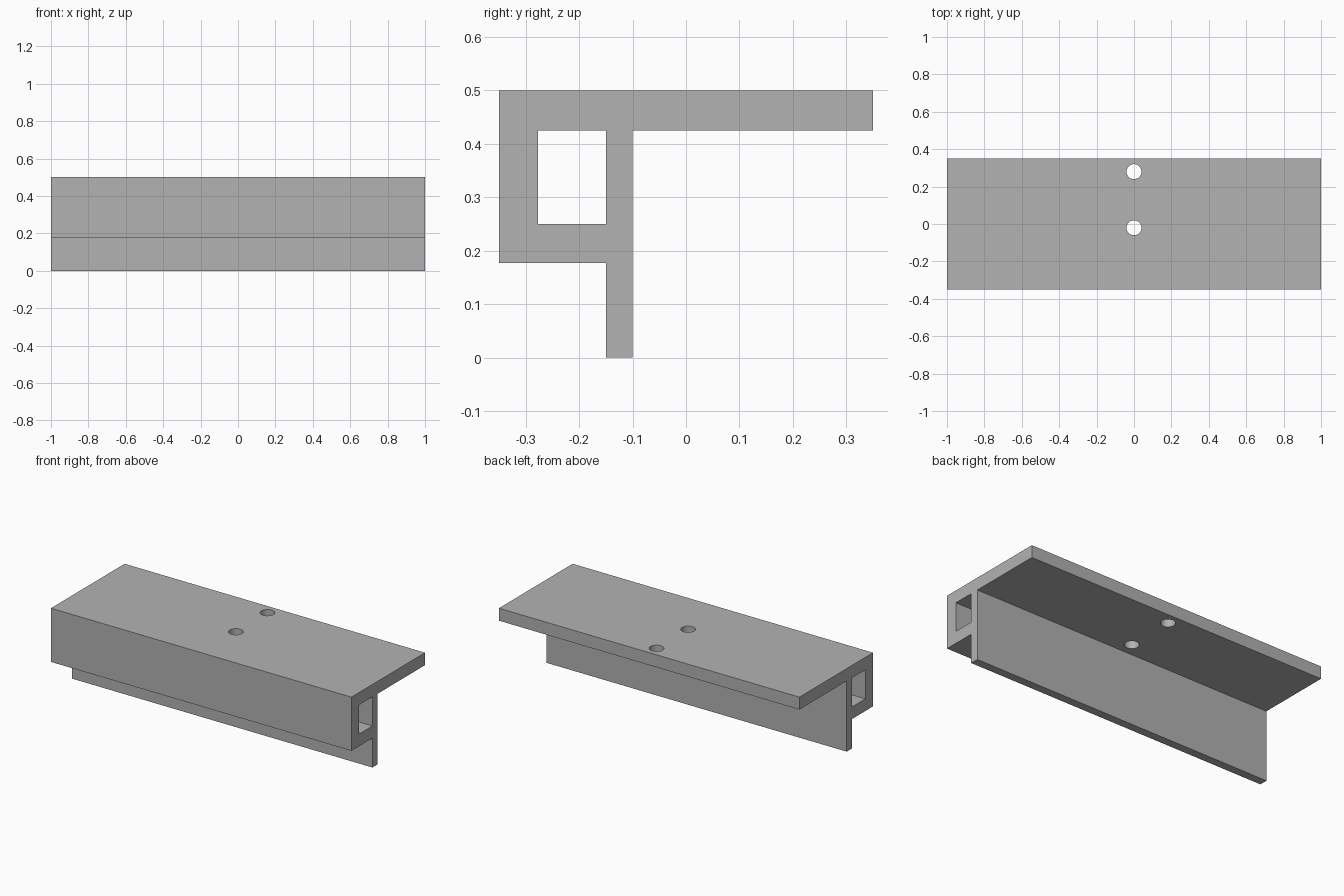
import bpy
import bmesh
from math import radians
from mathutils import Vector

cube = bpy.data.objects.get("Cube")
if cube:
    bpy.data.objects.remove(cube, do_unlink=True)

grey = bpy.data.materials.new("plain grey")
grey.use_nodes = True
colour = (0.448, 0.448, 0.448, 1)
grey.diffuse_color = colour
grey.node_tree.nodes["Principled BSDF"].inputs["Base Color"].default_value = colour


def extrude_profile(name, points, half_length):
    """Extrude a (y, z) outline along x, centred on x = 0."""
    bm = bmesh.new()
    face = bm.faces.new([bm.verts.new((-half_length, y, z)) for y, z in points])
    result = bmesh.ops.extrude_face_region(bm, geom=[face])
    moved = [v for v in result["geom"] if isinstance(v, bmesh.types.BMVert)]
    bmesh.ops.translate(bm, verts=moved, vec=Vector((2 * half_length, 0, 0)))
    bmesh.ops.recalc_face_normals(bm, faces=bm.faces)
    mesh = bpy.data.meshes.new(name)
    bm.to_mesh(mesh)
    bm.free()
    mesh.materials.append(grey)
    obj = bpy.data.objects.new(name, mesh)
    bpy.context.collection.objects.link(obj)
    return obj


def cut(target, cutter):
    """Subtract the cutter from the target, then discard it."""
    cutter.hide_render = True
    bpy.ops.object.select_all(action="DESELECT")
    bpy.context.view_layer.objects.active = target
    target.select_set(True)
    mod = target.modifiers.new("cut", "BOOLEAN")
    mod.operation = "DIFFERENCE"
    mod.solver = "EXACT"
    mod.object = cutter
    bpy.ops.object.modifier_apply(modifier=mod.name)
    bpy.data.objects.remove(cutter, do_unlink=True)


# Rail: top flange, box section at the front and hanging web
top, under, box_bottom = 0.5, 0.425, 0.177
front, back, web_front, web_back = -0.35, 0.35, -0.15, -0.1
rail = extrude_profile("mounting_rail", [
    (front, box_bottom), (web_front, box_bottom), (web_front, 0), (web_back, 0),
    (web_back, under), (back, under), (back, top), (front, top)], 1)

# Hollow channel through the box section
channel = extrude_profile("channel_cutter", [
    (-0.277, 0.25), (web_front, 0.25), (web_front, under), (-0.277, under)], 1.1)
cut(rail, channel)

# Two screw holes through the flange
for y in (-0.02, 0.28):
    bpy.ops.mesh.primitive_cylinder_add(vertices=48, radius=0.04, depth=0.2,
                                        location=(0, y, 0.46))
    hole = bpy.context.object
    hole.data.materials.append(grey)
    cut(rail, hole)

bpy.ops.object.shade_smooth_by_angle(angle=radians(30))
